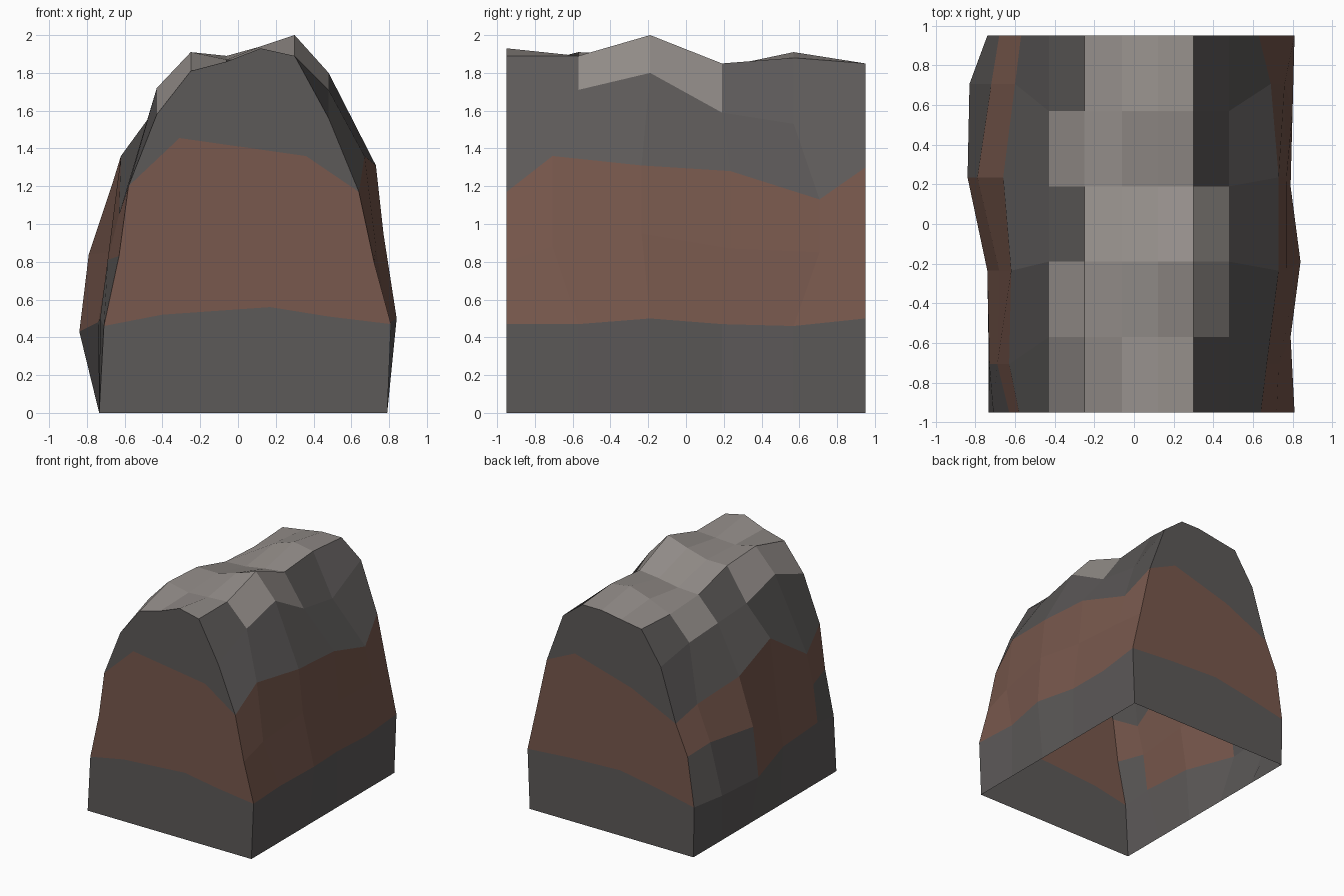
import bpy
import bmesh

cube = bpy.data.objects.get("Cube")
if cube:
    bpy.data.objects.remove(cube, do_unlink=True)


def make_material(name, colour):
    material = bpy.data.materials.new(name)
    material.use_nodes = True
    rgba = (*colour, 1)
    material.diffuse_color = rgba
    material.node_tree.nodes["Principled BSDF"].inputs["Base Color"].default_value = rgba
    return material


materials = [
    make_material("dark_grey_rock", (.107, .1, .098)),
    make_material("brown_rock_band", (.188, .098, .074)),
    make_material("light_grey_top", (.296, .27, .254)),
]
GREY, BROWN, LIGHT = range(len(materials))
CODES = {"G": GREY, "B": BROWN, "L": LIGHT}

# Outline of the base and the evenly spaced cross-sections, front to back
BASE_LEFT, BASE_RIGHT = -.735, .79
DEPTH = .95
STATIONS = [DEPTH * (2 * i / 5 - 1) for i in range(6)]
CREST_X = (-.43, -.25, -.06, .12, .3, .48)
BULGE = 1.24  # rings on the flanks spread away from the middle

# Left flank rings, from low to high, as (x, z)
left_flank = [
    [(-.71, .46), (-.63, .83), (-.58, 1.2)],
    [(-.73, .5), (-.69, .81), (-.63, 1.05)],
    [(-.74, .48), (-.68, .85), (-.62, 1.36)],
    [(-.84, .43), (-.79, .84), (-.66, 1.23)],
    [(-.83, .45), (-.72, .87), (-.6, 1.16)],
    [(-.74, .42), (-.68, .83), (-.57, 1.08)],
]
# Crest heights, left to right
crest = [
    (1.58, 1.81, 1.86, 1.93, 1.89, 1.56),
    (1.72, 1.91, 1.87, 1.88, 1.89, 1.71),
    (1.62, 1.89, 1.89, 1.94, 2, 1.8),
    (1.6, 1.79, 1.8, 1.83, 1.85, 1.59),
    (1.58, 1.77, 1.85, 1.91, 1.88, 1.53),
    (1.52, 1.79, 1.82, 1.85, 1.85, 1.71),
]
# Right flank rings, from high to low
right_flank = [
    [(.64, 1.17), (.72, .8), (.81, .47)],
    [(.67, 1.36), (.73, .88), (.79, .47)],
    [(.73, 1.31), (.77, .95), (.84, .5)],
    [(.73, 1.28), (.77, .87), (.79, .47)],
    [(.69, 1.13), (.76, .85), (.8, .46)],
    [(.63, 1.3), (.73, .85), (.81, .5)],
]
# Rock layers in each stretch, left base over the crest to right base
layers = [
    "GGBGLLLLGGBBG",
    "GBBGLLLLLGBBG",
    "GBBGGLLLLGBBG",
    "GGBGLLLLGGBBG",
    "GGBGGLLLGGBBG",
]

bm = bmesh.new()


def add_face(corners, material_index):
    face = bm.faces.new(corners)
    face.material_index = material_index
    face.smooth = False


def add_section(index):
    y = STATIONS[index]
    is_end = abs(y) > DEPTH - .01
    flank_y = y if is_end else y * BULGE
    points = [(BASE_LEFT, y, 0)]
    points += [(x, flank_y, z) for x, z in left_flank[index]]
    points += [(x, y, z) for x, z in zip(CREST_X, crest[index])]
    points += [(x, flank_y, z) for x, z in right_flank[index][:-1]]
    x, z = right_flank[index][-1]
    points += [(x, y, z), (BASE_RIGHT, y, 0)]
    return [bm.verts.new(p) for p in points]


def add_end_wall(section, lower, upper):
    """Close one end with three layers divided by two broken lines."""
    y = section[0].co.y
    low = [bm.verts.new((x, y, z)) for x, z in lower]
    high = [bm.verts.new((x, y, z)) for x, z in upper]
    add_face(section[:2] + low + section[-2:], GREY)
    add_face(section[1:4] + high + section[-4:-1] + low[::-1], BROWN)
    add_face(section[3:-3] + high[::-1], GREY)


# Flanks and crest
sections = [add_section(i) for i in range(len(STATIONS))]
for near, far, codes in zip(sections, sections[1:], layers):
    for i, code in enumerate(codes):
        add_face((near[i], near[i + 1], far[i + 1], far[i]), CODES[code])

# Front and back walls; the underside stays open
add_end_wall(sections[0], [(-.4, .52), (.17, .56), (.48, .51)],
             [(-.31, 1.455), (.36, 1.36)])
add_end_wall(sections[-1], [(-.4, .49), (-.05, .55), (.42, .53)],
             [(-.16, 1.27), (.37, 1.42)])

bmesh.ops.recalc_face_normals(bm, faces=bm.faces[:])
mesh = bpy.data.meshes.new("cliff_block")
bm.to_mesh(mesh)
bm.free()
for material in materials:
    mesh.materials.append(material)
block = bpy.data.objects.new("cliff_block", mesh)
bpy.context.collection.objects.link(block)
